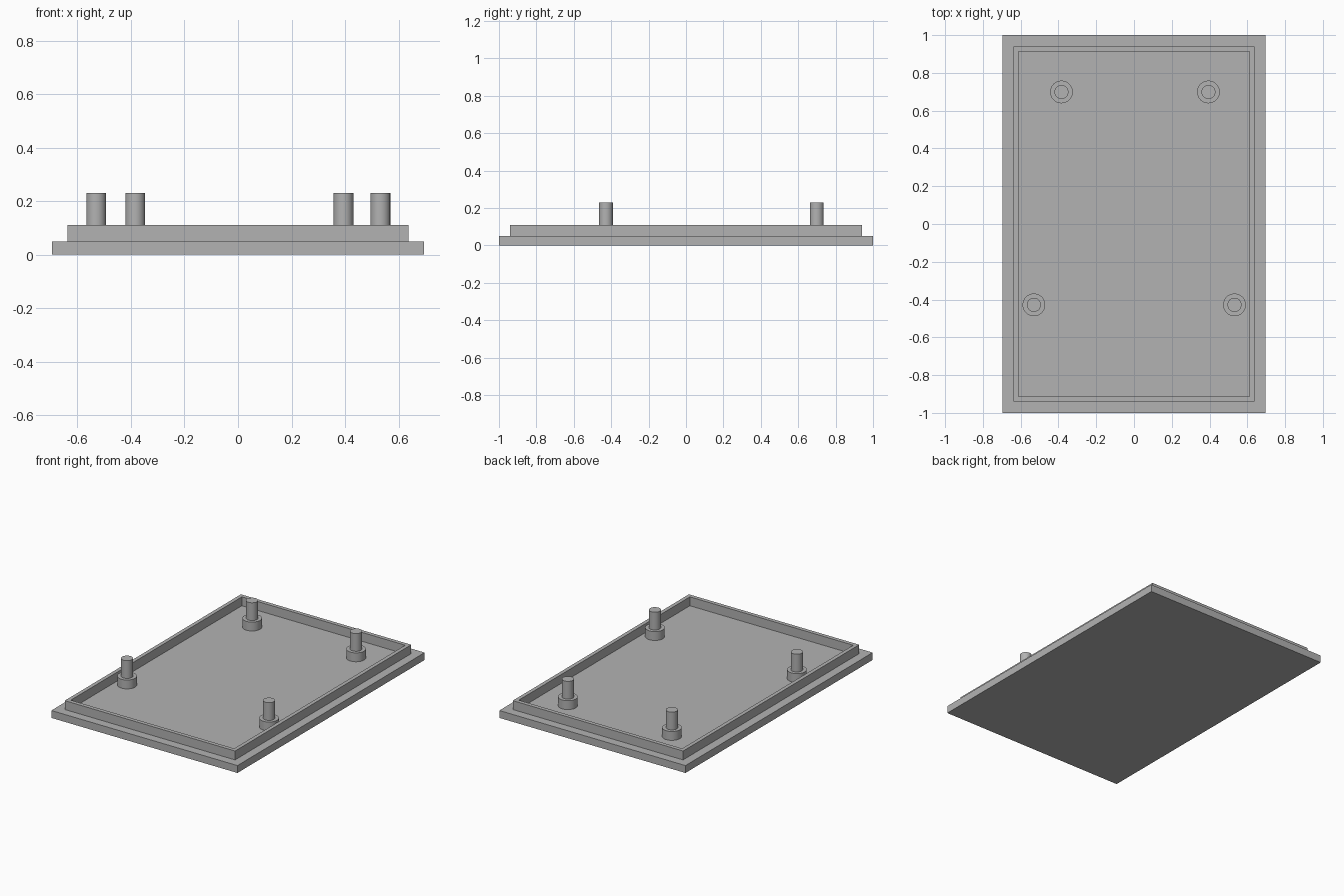
import bpy, bmesh, math

if "Cube" in bpy.data.objects:
    bpy.data.objects.remove(bpy.data.objects["Cube"], do_unlink=True)

grey = bpy.data.materials.new("plain grey")
grey.use_nodes = True
colour = (0.448, 0.448, 0.448, 1)
grey.diffuse_color = colour
grey.node_tree.nodes["Principled BSDF"].inputs["Base Color"].default_value = colour


def loft(name, rings, location=(0, 0, 0)):
    """Skin a stack of rings (lists of points), closing both ends."""
    bm = bmesh.new()
    loops = [[bm.verts.new(p) for p in ring] for ring in rings]
    for a, b in zip(loops, loops[1:]):
        n = len(a)
        for i in range(n):
            j = (i + 1) % n
            bm.faces.new((a[i], a[j], b[j], b[i]))
    bm.faces.new(loops[0][::-1])
    bm.faces.new(loops[-1])
    bmesh.ops.recalc_face_normals(bm, faces=bm.faces[:])
    mesh = bpy.data.meshes.new(name)
    bm.to_mesh(mesh)
    bm.free()
    mesh.materials.append(grey)
    obj = bpy.data.objects.new(name, mesh)
    obj.location = location
    bpy.context.collection.objects.link(obj)
    return obj


def rectangle(hx, hy, z):
    return [(-hx, -hy, z), (hx, -hy, z), (hx, hy, z), (-hx, hy, z)]


def circle(r, z, n=48):
    return [(r * math.cos(math.tau * i / n), r * math.sin(math.tau * i / n), z)
            for i in range(n)]


FLOOR, RIM, PIN = 0.05, 0.11, 0.23

# Cover plate: flange, raised lip and recessed floor in one solid
loft("cover_plate", [
    rectangle(0.696, 1.0, 0),
    rectangle(0.696, 1.0, FLOOR),
    rectangle(0.637, 0.941, FLOOR),
    rectangle(0.637, 0.941, RIM),
    rectangle(0.611, 0.914, RIM),
    rectangle(0.611, 0.914, FLOOR),
])

# Stepped locating posts: wide collar below, slim pin above
posts = {
    "front_right_post": (-0.53, -0.428),
    "front_left_post": (0.532, -0.428),
    "back_right_post": (-0.384, 0.699),
    "back_left_post": (0.394, 0.699),
}
for name, (x, y) in posts.items():
    post = loft(name, [
        circle(0.06, 0),
        circle(0.06, RIM - FLOOR),
        circle(0.037, RIM - FLOOR),
        circle(0.037, PIN - FLOOR),
    ], (x, y, FLOOR))
    bpy.ops.object.select_all(action="DESELECT")
    post.select_set(True)
    bpy.context.view_layer.objects.active = post
    bpy.ops.object.shade_smooth_by_angle(angle=math.radians(30))
